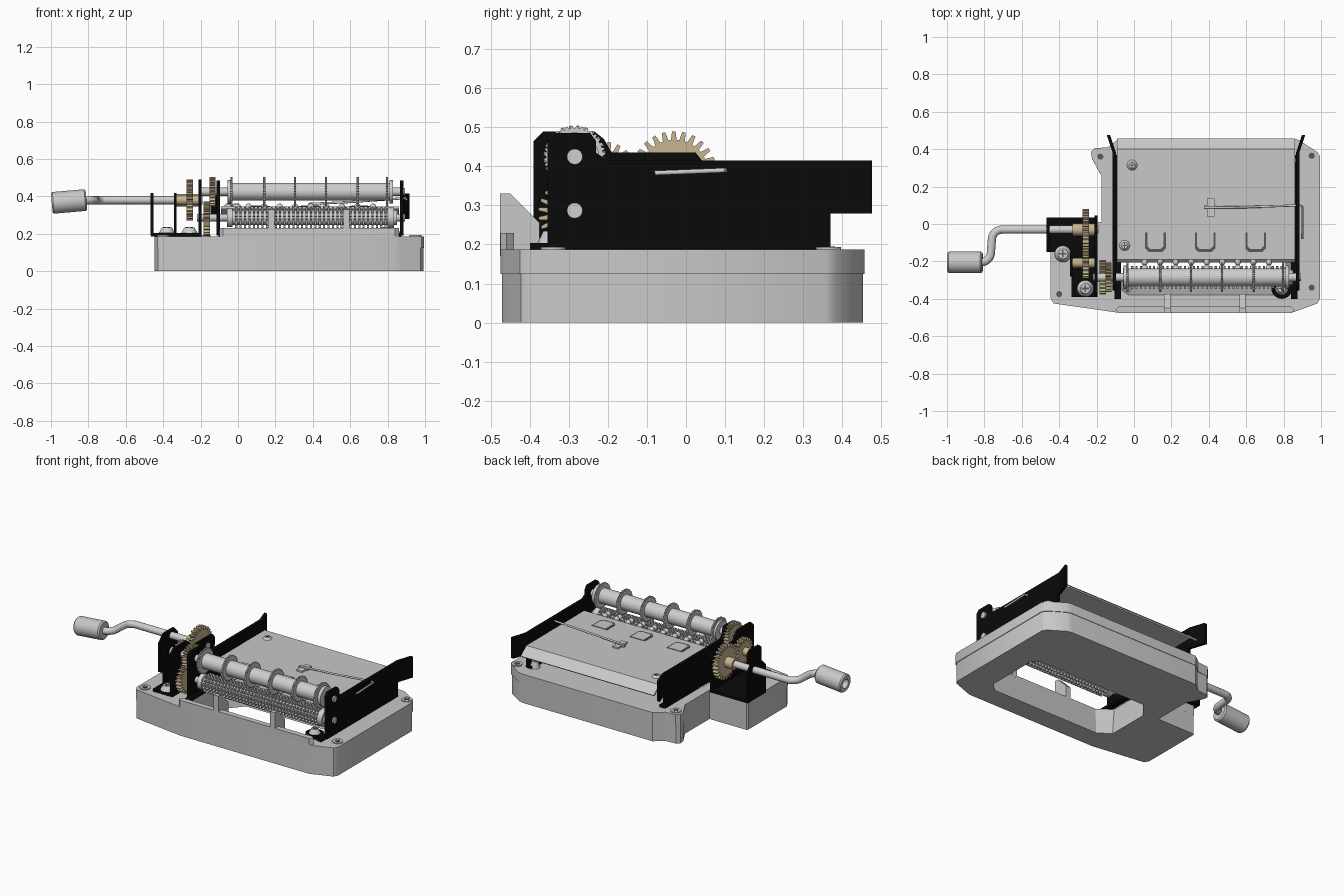
import bpy, bmesh, math
from mathutils import Vector, Matrix

if "Cube" in bpy.data.objects:
    bpy.data.objects.remove(bpy.data.objects["Cube"], do_unlink=True)


def material(name, r, g, b):
    m = bpy.data.materials.new(name)
    m.use_nodes = True
    m.diffuse_color = (r, g, b, 1)
    m.node_tree.nodes["Principled BSDF"].inputs["Base Color"].default_value = (r, g, b, 1)
    return m


GREY = material("light grey", .58, .58, .58)
STEEL = material("steel", .62, .62, .62)
BLACK = material("black", .003, .003, .003)
BRASS = material("brass", .58, .46, .28)
DARK = material("dark recess", .1, .1, .1)
built = []


def finish(name, bm, mat):
    bmesh.ops.recalc_face_normals(bm, faces=bm.faces[:])
    me = bpy.data.meshes.new(name)
    bm.to_mesh(me)
    bm.free()
    me.materials.append(mat)
    ob = bpy.data.objects.new(name, me)
    bpy.context.collection.objects.link(ob)
    built.append(ob)
    return ob


def solid(name, mat, *parts):
    """Each part is (profile, axis, low, high): a profile swept along an axis."""
    bm = bmesh.new()
    for pts, axis, lo, hi in parts:
        def place(u, v, w):
            return (w, u, v) if axis == "x" else (u, v, w)
        a = [bm.verts.new(place(u, v, lo)) for u, v in pts]
        b = [bm.verts.new(place(u, v, hi)) for u, v in pts]
        bm.faces.new(a)
        bm.faces.new(b)
        for i in range(len(a)):
            j = (i + 1) % len(a)
            bm.faces.new((a[i], a[j], b[j], b[i]))
    return finish(name, bm, mat)


def circle(u, v, r, n=32):
    return [(u + r * math.cos(math.tau * i / n), v + r * math.sin(math.tau * i / n)) for i in range(n)]


def rect(u0, u1, v0, v1):
    return [(u0, v0), (u1, v0), (u1, v1), (u0, v1)]


def gear_profile(u, v, r, depth, teeth):
    pts = []
    for i in range(teeth):
        for f, rr in ((0, r - depth), (.22, r - depth), (.38, r), (.72, r), (.9, r - depth)):
            a = math.tau * (i + f) / teeth
            pts.append((u + rr * math.cos(a), v + rr * math.sin(a)))
    return pts


def wire(name, pts, r, mat, smooth=False):
    cu = bpy.data.curves.new(name, "CURVE")
    cu.dimensions = "3D"
    cu.bevel_depth = r
    cu.bevel_resolution = 4
    cu.use_fill_caps = True
    sp = cu.splines.new("POLY")
    sp.points.add(len(pts) - 1)
    for p, co in zip(sp.points, pts):
        p.co = (*co, 1)
    ob = bpy.data.objects.new(name, cu)
    bpy.context.collection.objects.link(ob)
    cu.materials.append(mat)
    bpy.ops.object.select_all(action="DESELECT")
    ob.select_set(True)
    bpy.context.view_layer.objects.active = ob
    bpy.ops.object.convert(target="MESH")
    built.append(bpy.context.view_layer.objects.active)


def screw(name, x, y, z, r, h):
    bm = bmesh.new()
    bmesh.ops.create_cone(bm, cap_ends=True, segments=24, radius1=r, radius2=r * .6, depth=h,
                          matrix=Matrix.Translation((x, y, z + h / 2)))
    finish(name, bm, STEEL)
    s, t = r * .45, r * .1
    solid(name + "_slot", DARK, (rect(x - s, x + s, y - t, y + t), "z", z + h, z + h + .002),
          (rect(x - t, x + t, y - s, y + s), "z", z + h, z + h + .002))


# Two-layer base with a flared opening
outline = [(-.08, -.475), (.84, -.475), (.87, -.465), (.98, -.425), (.995, -.4), (.995, .36),
           (.98, .385), (.88, .45), (.85, .457), (-.08, .457), (-.14, .41), (-.21, .405),
           (-.23, .385), (-.225, .35), (-.175, .26), (-.175, .01), (-.44, .01), (-.447, 0),
           (-.447, -.395), (-.43, -.425)]
lower = [(x * .996, y * .993) for x, y in outline]
base_parts = [solid("base_lower", GREY, (lower, "z", 0, .126)),
              solid("base_upper", GREY, (outline, "z", .124, .187))]
bm = bmesh.new()
low = [(0, -.33), (.76, -.33), (.81, -.28), (.81, .03), (.76, .07), (.0, .07), (-.08, -.02), (-.08, -.28)]
rings = []
for z, s in ((-.02, .98), (.21, 1.22)):
    rings.append([bm.verts.new((.38 + (x - .38) * (1 + (s - 1) * .4), -.14 + (y + .14) * s * 1.05, z))
                  for x, y in low])
for ring in rings:
    bm.faces.new(ring)
for i in range(len(low)):
    j = (i + 1) % len(low)
    bm.faces.new((rings[0][i], rings[0][j], rings[1][j], rings[1][i]))
cutter = finish("opening_cutter", bm, GREY)
built.remove(cutter)
for ob in base_parts:
    mod = ob.modifiers.new("opening", "BOOLEAN")
    mod.operation, mod.solver, mod.object = "DIFFERENCE", "EXACT", cutter
    bpy.context.view_layer.objects.active = ob
    bpy.ops.object.modifier_apply(modifier=mod.name)
bpy.data.objects.remove(cutter, do_unlink=True)

# Front wall, its two guide ribs and the corner bosses
solid("front_wall", GREY, ([(-.08, -.475), (.84, -.475), (.86, -.46), (.84, -.44), (-.08, -.44), (-.1, -.46)],
                           "z", .18, .23))
rib = [(-.476, .17), (-.476, .33), (-.45, .33), (-.375, .255), (-.375, .17)]
solid("guide_ribs", GREY, *[(rib, "x", x - .017, x + .017) for x in (.177, .58)])
for i, (x, y) in enumerate([(-.18, .36), (.95, .365), (-.4, -.375), (.95, -.34)]):
    solid(f"corner_boss_{i}", GREY, (circle(x, y, .032), "z", .18, .193))
    solid(f"corner_hole_{i}", DARK, (circle(x, y, .016), "z", .193, .195))

# Mirrored black side plates with splayed tails
MID = .385
panel = [(-.355, .19), (.37, .19), (.37, .28), (.38, .28), (.38, .415), (-.2, .415), (-.23, .435),
         (-.23, .465), (-.245, .485), (-.335, .485), (-.355, .465)]
for side, name in ((1, "left"), (-1, "right")):
    x = MID + side * .49
    solid(name + "_side_plate", BLACK, (panel, "x", x - .009, x + .009))
    tail = solid(name + "_plate_tail", BLACK, (rect(.38, .476, .28, .415), "x", x - .009, x + .009))
    for v in tail.data.vertices:
        if v.co.y > .4:
            v.co.x += side * .032
    inner = MID + side * .455
    solid(name + "_plate_foot", BLACK, (rect(-.40, .37, .187, .204), "x", min(x, inner), max(x, inner)))
    for z in (.425, .287):
        solid(f"{name}_axle_pin_{z}", STEEL, (circle(-.285, z, .02), "x", x - .02, x + .018))
solid("foot_tab", BLACK, (circle(.79, -.345, .055), "z", .187, .204))
screw("foot_screw", .79, -.345, .204, .035, .03)
screw("rear_foot_screw", .84, .34, .19, .03, .04)

# Sheet metal deck with sloping rear lip
deck = [(-.205, .333), (-.19, .347), (.4, .347), (.458, .3), (.45, .292), (.396, .333)]
solid("deck", GREY, (deck, "x", -.09, .86))
for i, x in enumerate((.115, .38, .65)):
    slot = [(-.055, -.045), (.055, -.045), (.055, -.13), (.035, -.15), (-.035, -.15), (-.055, -.13)]
    solid(f"deck_slot_{i}", DARK, ([(x + u, v) for u, v in slot], "z", .346, .349))
    solid(f"deck_tongue_{i}", GREY, ([(x + u * .8, -.045 + (v + .045) * .85) for u, v in slot], "z", .347, .351))
screw("rear_deck_screw", -.01, .315, .347, .028, .012)
screw("front_deck_screw", -.05, -.115, .347, .028, .012)

# Plucking pegs along the front edge of the deck
bm = bmesh.new()
for i in range(9):
    for y in (-.235, -.205):
        bmesh.ops.create_uvsphere(bm, u_segments=12, v_segments=8, radius=.017,
                                  matrix=Matrix.Translation((.057 + i * .083, y, .345)))
finish("comb_pegs", bm, STEEL)

# Paper spring wire and its clip
wire("spring_wire", [(.38, .088, .36), (.6, .09, .37), (.885, .1, .39), (.9, .095, .39), (.9, -.08, .383)],
     .006, STEEL)
solid("spring_clip", STEEL, (rect(.39, .43, .04, .135), "z", .345, .357),
      (rect(.375, .44, .08, .098), "z", .345, .362))

# Upper paper roller
axis_y = -.285
solid("upper_roller", STEEL, (circle(axis_y, .425, .048), "x", -.03, .825),
      (circle(axis_y, .425, .022), "x", -.2, .87),
      (circle(axis_y, .425, .062), "x", -.055, -.03), (circle(axis_y, .425, .062), "x", .81, .83))
solid("roller_discs", STEEL, *[(gear_profile(axis_y, .425, .079, .006, 36), "x", x - .006, x + .006)
                               for x in (-.035, .14, .305, .47, .64, .797)])

# Lower star wheel shaft
solid("lower_shaft", STEEL, (circle(axis_y, .287, .04), "x", -.06, .85),
      (circle(axis_y, .287, .02), "x", -.22, .87),
      (circle(axis_y, .287, .055), "x", .8, .835), (circle(axis_y, .287, .05), "x", -.06, -.03))
solid("star_wheels", STEEL, *[(gear_profile(axis_y, .287, .06, .014, 14), "x", x, x + .011)
                              for x in [-.015 + i * .0235 for i in range(35)]])

# Black crank bracket
solid("bracket_floor", BLACK, (rect(-.465, -.195, -.15, .035), "z", .187, .204),
      (rect(-.335, -.195, -.39, -.14), "z", .187, .204))
solid("bracket_outer_wall", BLACK, ([(-.15, .19), (.035, .19), (.035, .38), (0, .418), (-.1, .418),
                                     (-.15, .37)], "x", -.467, -.453))
solid("bracket_middle_wall", BLACK, ([(-.28, .19), (-.15, .19), (-.15, .40), (-.17, .418), (-.26, .418),
                                      (-.28, .4)], "x", -.342, -.328))
solid("bracket_inner_wall", BLACK, ([(-.39, .19), (.035, .19), (.045, .41), (.025, .435), (-.19, .435),
                                     (-.21, .47), (-.235, .49), (-.365, .49), (-.39, .465)], "x", -.212, -.196))
screw("outer_bracket_screw", -.38, -.16, .204, .044, .03)
screw("front_bracket_screw", -.26, -.345, .204, .044, .03)

# Brass gear train
for name, y, z, r, x0, x1, teeth in (("crank_gear", -.03, .38, .11, -.275, -.24, 26),
                                     ("idler_gear", -.208, .38, .083, -.275, -.24, 20),
                                     ("lower_gear", axis_y, .28, .093, -.185, -.15, 24),
                                     ("upper_gear", axis_y, .425, .08, -.152, -.12, 24)):
    solid(name, BRASS, (gear_profile(y, z, r, .022, teeth), "x", x0, x1))
solid("idler_hub", BRASS, (circle(-.208, .38, .026), "x", -.328, -.2))
solid("crank_hub", BRASS, (circle(-.03, .38, .034), "x", -.33, -.2))

# Bent crank rod with rounded corners
rod = [(-.19, -.03, .38)]
for cx, cy, start, sign in ((-.705, -.085, 90, 1), (-.82, -.15, 0, -1)):
    for k in range(9):
        a = math.radians(start + sign * k * 90 / 8)
        rod.append((cx + .055 * math.cos(a), cy + .055 * math.sin(a), .38))
rod.append((-.86, -.205, .375))
rod = [p if p[0] > -.765 else (p[0], p[1], .38) for p in rod]
wire("crank_rod", rod, .022, STEEL)

# Hollow handle, slightly tilted
bm = bmesh.new()
outer_inner = [(-.093, .03), (-.093, .052), (-.085, .058), (.085, .058), (.093, .05), (.093, .0), (-.04, .0), (-.04, .03)]
verts = [bm.verts.new((u, r, 0)) for u, r in outer_inner]
edges = [bm.edges.new((verts[i], verts[(i + 1) % len(verts)])) for i in range(len(verts)) if i != 5]
bmesh.ops.spin(bm, geom=verts + edges, cent=(0, 0, 0), axis=(1, 0, 0), angle=math.tau, steps=32)
bmesh.ops.remove_doubles(bm, verts=bm.verts[:], dist=.0001)
bmesh.ops.transform(bm, verts=bm.verts[:],
                    matrix=Matrix.Translation((-.903, -.205, .373)) @ Matrix.Rotation(math.radians(-5), 4, "Y"))
finish("crank_handle", bm, GREY)

# Smooth rounded surfaces, keep edges sharp
bpy.ops.object.select_all(action="DESELECT")
for ob in built:
    ob.select_set(True)
bpy.context.view_layer.objects.active = built[0]
bpy.ops.object.shade_smooth_by_angle(angle=math.radians(32))
